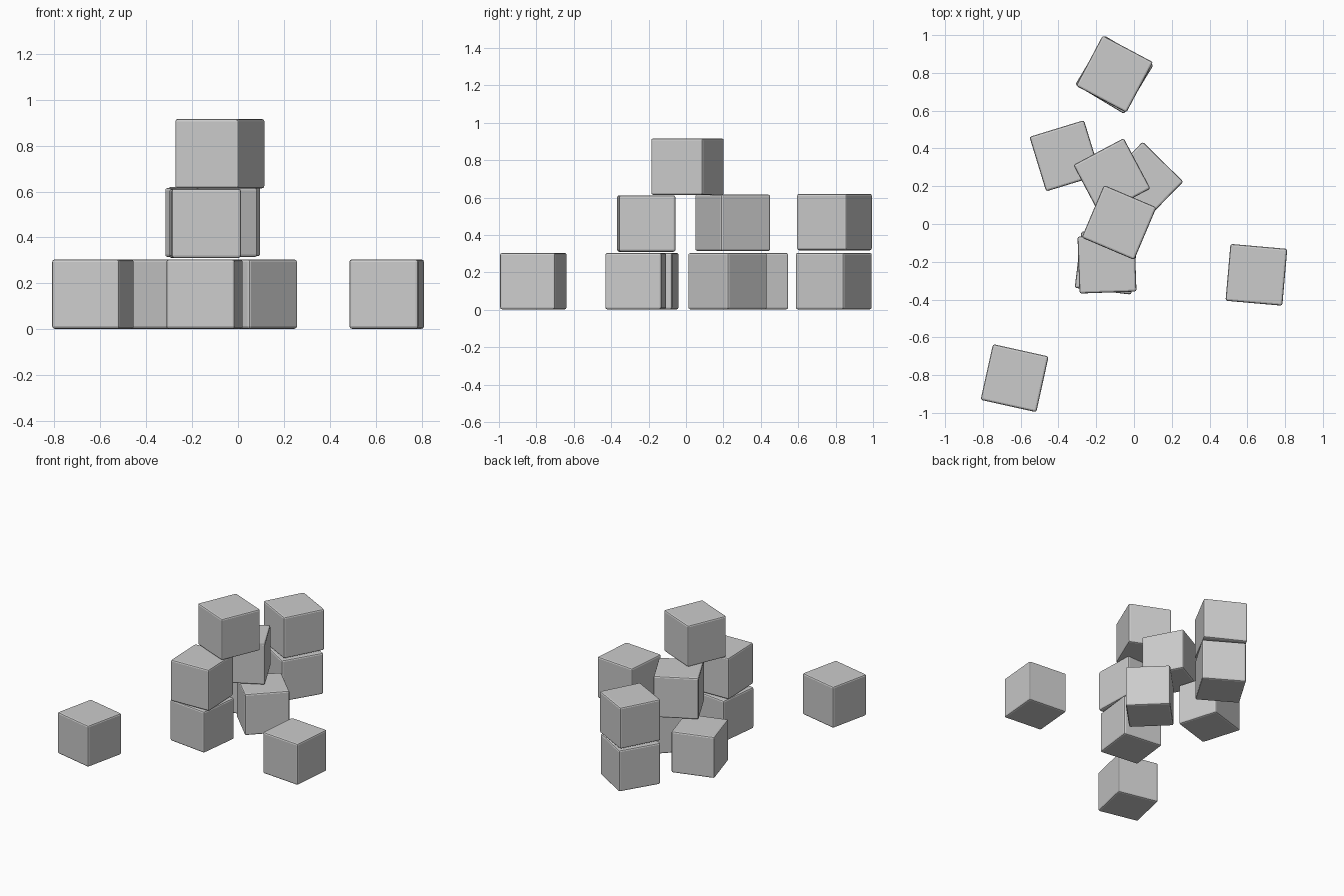
import bpy
from math import radians

if "Cube" in bpy.data.objects:
    bpy.data.objects.remove(bpy.data.objects["Cube"])

SIZE = 0.302    # edge length of every block
BEVEL = 0.011   # softened edge width


def block(name, x, y, base, turn):
    """A cube with softened edges, resting at height base, turned about z."""
    bpy.ops.mesh.primitive_cube_add(size=SIZE, location=(x, y, base + SIZE / 2),
                                    rotation=(0, 0, radians(turn)))
    ob = bpy.context.object
    ob.name = name
    bev = ob.modifiers.new("soft_edges", 'BEVEL')
    bev.width = BEVEL
    bev.segments = 2


# name, x, y, base height, turn in degrees
blocks = [
    # ground layer
    ("loose_block_front_left", -0.632, -0.816, 0.002, -12.5),
    ("loose_block_right", 0.648, -0.269, 0.002, -5),
    ("front_stack_lower", -0.146, -0.206, 0.002, -6.8),
    ("base_block_left", -0.365, 0.361, 0.002, 17),
    ("base_block_right", 0.048, 0.222, 0.002, -44.5),
    ("back_stack_lower", -0.104, 0.790, 0.002, -31),
    # second layer
    ("front_stack_upper", -0.143, -0.212, 0.310, 2),
    ("middle_block", -0.117, 0.250, 0.314, 28),
    ("back_stack_upper", -0.103, 0.794, 0.318, -28),
    # top block
    ("top_block", -0.079, 0.008, 0.614, -23),
]
for b in blocks:
    block(*b)
